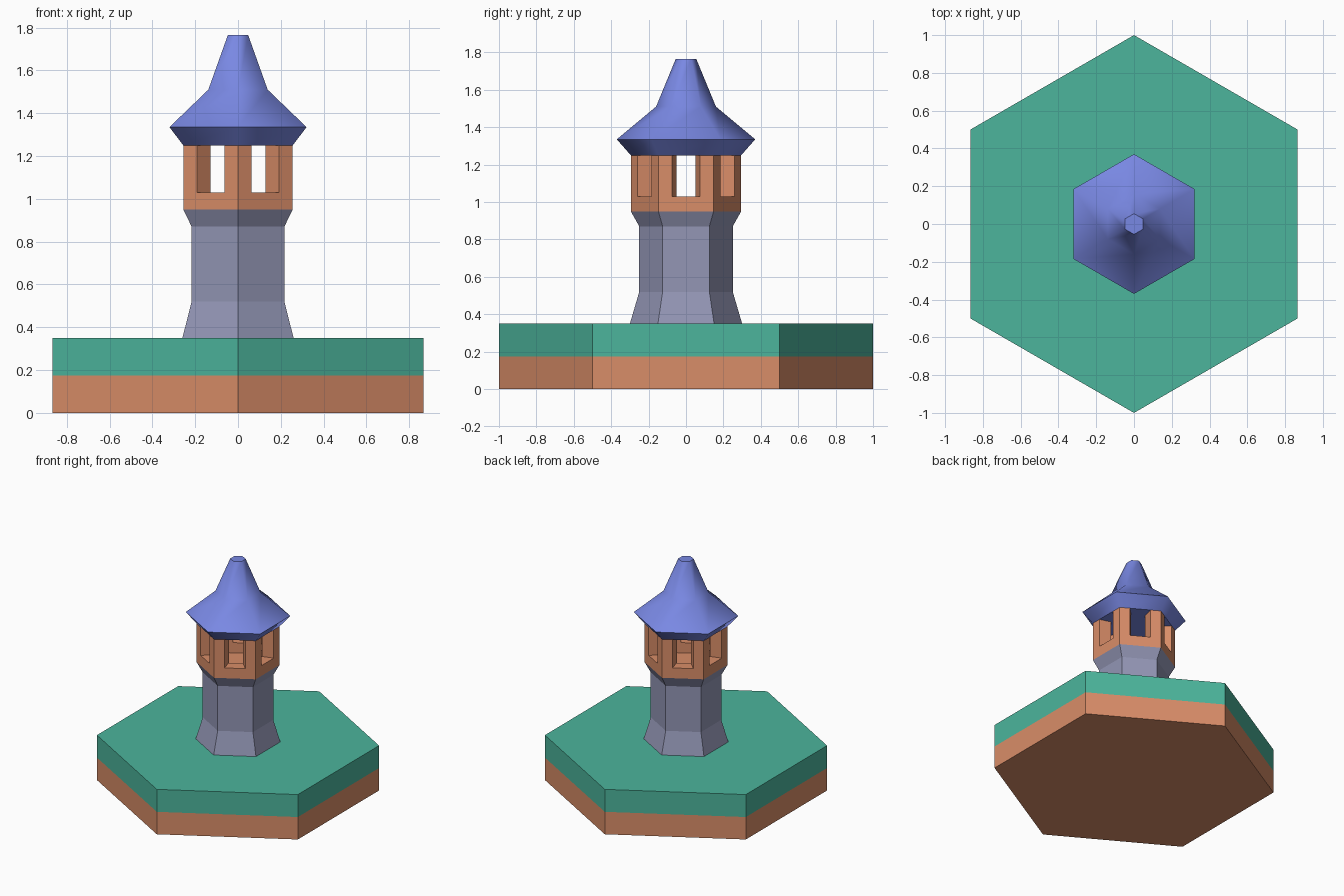
import bpy, bmesh, math

if "Cube" in bpy.data.objects:
    bpy.data.objects.remove(bpy.data.objects["Cube"])

def material(name, rgb):
    lin = [((c / 255 + 0.055) / 1.055) ** 2.4 for c in rgb]
    m = bpy.data.materials.new(name)
    m.diffuse_color = (*lin, 1)
    m.use_nodes = True
    m.node_tree.nodes["Principled BSDF"].inputs["Base Color"].default_value = m.diffuse_color
    return m

GRASS = material("grass green", (76, 181, 156))
EARTH = material("earth orange", (217, 141, 104))
STONE = material("stone grey", (147, 150, 181))
ROOF = material("roof blue", (121, 136, 227))

def corner(r, k):
    # hexagon corner, with points on the +y and -y axis
    a = math.radians(90 + 60 * k)
    return (r * math.cos(a), r * math.sin(a))

def add_stack(bm, profile, bottom=True, top=True):
    # hexagonal rings joined into a skin, listed from bottom/outside onwards
    rings = [[bm.verts.new((*corner(r, k), z)) for k in range(6)] for r, z in profile]
    for a, b in zip(rings, rings[1:]):
        for k in range(6):
            n = (k + 1) % 6
            bm.faces.new((a[k], a[n], b[n], b[k]))
    if bottom:
        bm.faces.new(rings[0][::-1])
    if top:
        bm.faces.new(rings[-1])

def finish(name, bm, *mats):
    me = bpy.data.meshes.new(name)
    bm.to_mesh(me)
    bm.free()
    for m in mats:
        me.materials.append(m)
    ob = bpy.data.objects.new(name, me)
    bpy.context.collection.objects.link(ob)
    return ob

# ground tile: earth below, grass above
bm = bmesh.new()
add_stack(bm, [(1, 0), (1, 0.175), (1, 0.35)])
for f in bm.faces:
    f.material_index = 1 if f.calc_center_median().z > 0.175 else 0
finish("ground_tile", bm, EARTH, GRASS)

# stone shaft with flared foot and head
bm = bmesh.new()
add_stack(bm, [(0.30, 0.35), (0.25, 0.52), (0.25, 0.87), (0.295, 0.95)],
          bottom=False, top=False)
finish("tower_shaft", bm, STONE)

# lookout room: parapet with sunken floor, then six corner pillars
R, INNER, SILL, TOP = 0.295, 0.67, 1.03, 1.25
bm = bmesh.new()
add_stack(bm, [(R, 0.95), (R, SILL), (R * INNER, SILL), (R * INNER, 0.95)], bottom=False)
for k in range(6):
    prev, here, nxt = (corner(R, k + d) for d in (-1, 0, 1))
    t = 0.5 - 0.075 / R
    before = [h + (p - h) * t for h, p in zip(here, prev)]
    after = [h + (n - h) * t for h, n in zip(here, nxt)]
    plan = [before, here, after]
    plan += [[c * INNER for c in p] for p in reversed(plan)]
    low = [bm.verts.new((*p, SILL)) for p in plan]
    high = [bm.verts.new((*p, TOP)) for p in plan]
    for i in range(6):
        j = (i + 1) % 6
        bm.faces.new((low[i], low[j], high[j], high[i]))
finish("lookout_room", bm, EARTH)

# roof: soft slopes, sharp eaves, flat caps
bm = bmesh.new()
add_stack(bm, [(0.295, TOP), (0.37, 1.335), (0.16, 1.51), (0.055, 1.765)])
for f in bm.faces:
    f.smooth = len(f.verts) == 4
for e in bm.edges:
    if all(abs(v.co.z - 1.335) < 1e-4 for v in e.verts):
        e.smooth = False
finish("roof", bm, ROOF)
